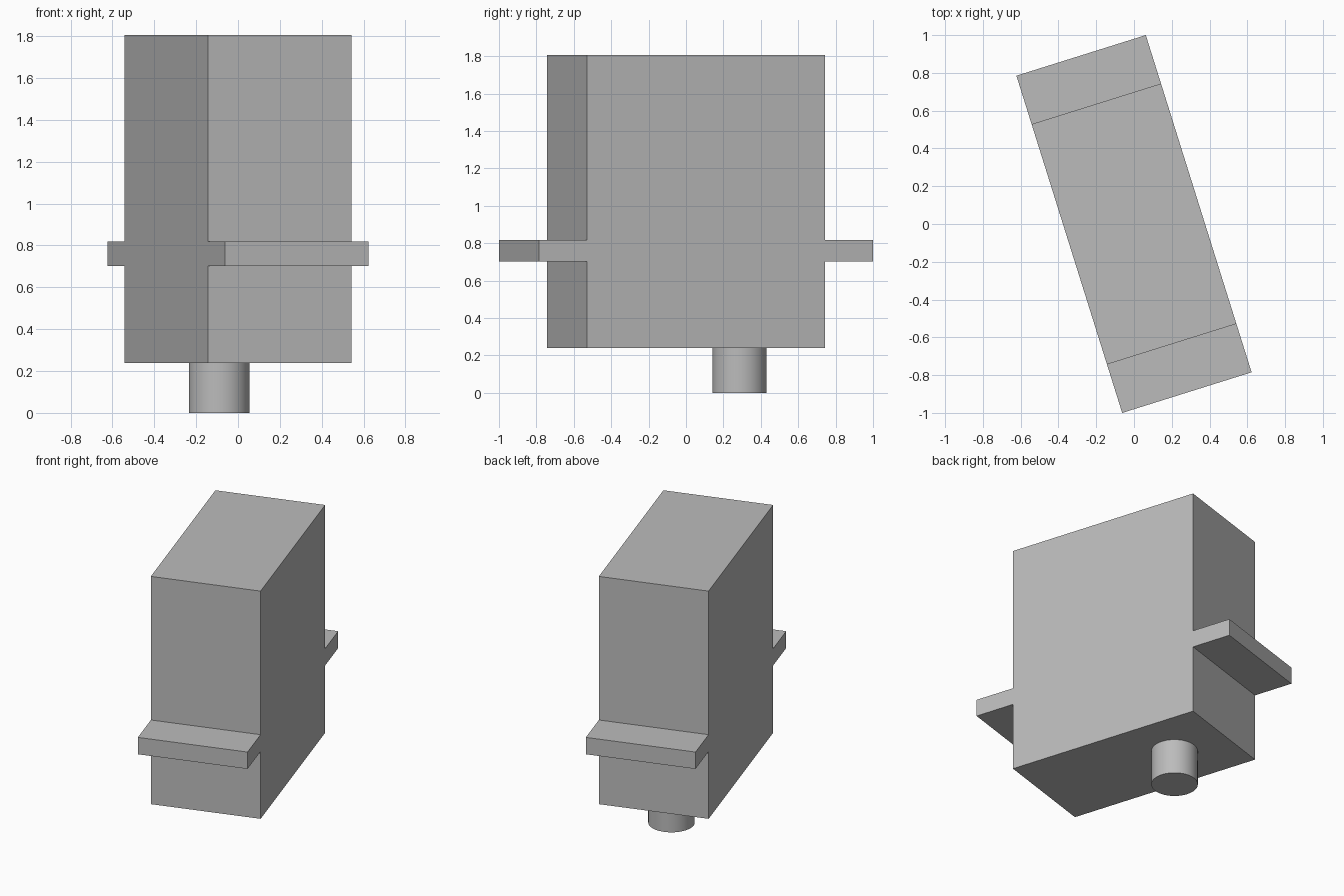
import bpy, bmesh, math
from mathutils import Matrix, Vector

cube = bpy.data.objects.get("Cube")
if cube:
    bpy.data.objects.remove(cube, do_unlink=True)

TURN = Matrix.Rotation(math.radians(17.42), 4, 'Z')
WIDTH, HALF_LEN, HALF_FLANGE = 0.718, 0.6665, 0.9355
BOTTOM, TOP = 0.239, 1.806
FLANGE_LOW, FLANGE_HIGH = 0.702, 0.818

grey = bpy.data.materials.new("plain grey")
grey.use_nodes = True
colour = (0.5, 0.5, 0.5, 1)
grey.diffuse_color = colour
grey.node_tree.nodes["Principled BSDF"].inputs["Base Color"].default_value = colour


def finish(bm, name):
    bmesh.ops.recalc_face_normals(bm, faces=bm.faces)
    bm.transform(TURN)
    mesh = bpy.data.meshes.new(name)
    bm.to_mesh(mesh)
    bm.free()
    mesh.materials.append(grey)
    obj = bpy.data.objects.new(name, mesh)
    bpy.context.collection.objects.link(obj)
    return obj


# Housing with mounting flanges: one side profile extruded across the width
half = [(HALF_LEN, BOTTOM), (HALF_LEN, FLANGE_LOW), (HALF_FLANGE, FLANGE_LOW),
        (HALF_FLANGE, FLANGE_HIGH), (HALF_LEN, FLANGE_HIGH), (HALF_LEN, TOP)]
profile = half + [(-y, z) for y, z in reversed(half)]
bm = bmesh.new()
side = bm.faces.new([bm.verts.new((-WIDTH / 2, y, z)) for y, z in profile])
extruded = bmesh.ops.extrude_face_region(bm, geom=[side])["geom"]
bmesh.ops.translate(bm, vec=Vector((WIDTH, 0, 0)),
                    verts=[v for v in extruded if isinstance(v, bmesh.types.BMVert)])
finish(bm, "housing_with_flanges")

# Output shaft below the housing
bm = bmesh.new()
bmesh.ops.create_cone(bm, cap_ends=True, segments=64, radius1=0.145, radius2=0.145,
                      depth=BOTTOM, matrix=Matrix.Translation((0, 0.3, BOTTOM / 2)))
shaft = finish(bm, "output_shaft")
bpy.ops.object.select_all(action='DESELECT')
shaft.select_set(True)
bpy.context.view_layer.objects.active = shaft
bpy.ops.object.shade_smooth_by_angle(angle=math.radians(30))
